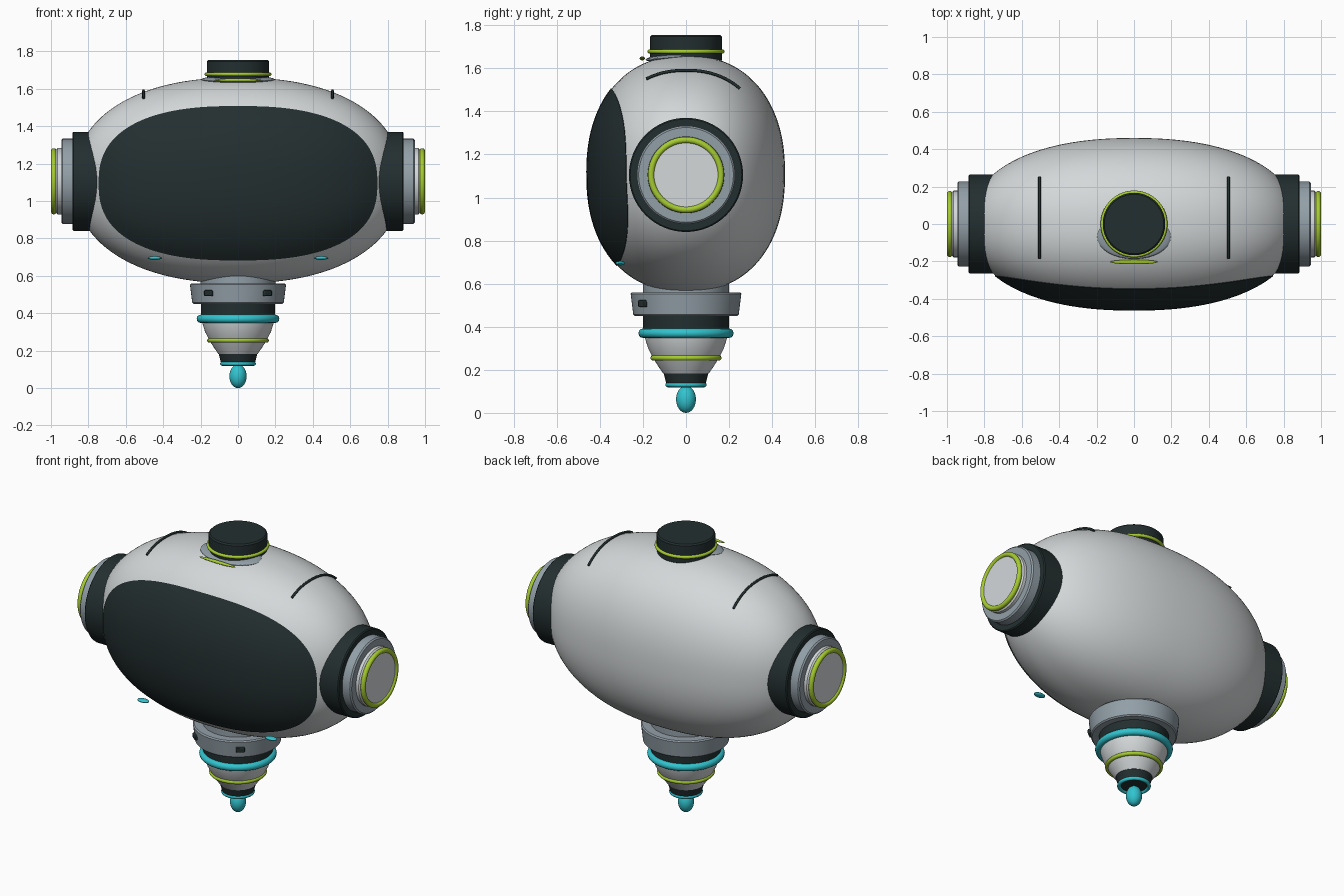
import bpy, bmesh, math
from mathutils import Matrix, Vector

if "Cube" in bpy.data.objects:
    bpy.data.objects.remove(bpy.data.objects["Cube"], do_unlink=True)


def material(name, rgb):
    m = bpy.data.materials.new(name)
    m.use_nodes = True
    m.diffuse_color = (*rgb, 1)
    m.node_tree.nodes["Principled BSDF"].inputs["Base Color"].default_value = (*rgb, 1)
    return m


WHITE = material("shell white", (0.66, 0.69, 0.70))
GREY = material("steel grey", (0.29, 0.35, 0.39))
DARK = material("dark slate", (0.017, 0.028, 0.029))
GREEN = material("lime green", (0.38, 0.60, 0.03))
CYAN = material("bright cyan", (0.03, 0.55, 0.62))

# Body shape shared by the shell, the visor and the seams
CENTRE = Vector((0, 0, 1.11))
HALF = Vector((0.877, 0.46, 0.55))
POWER = 2.25


def body_reach(x, other, half_other, half_out):
    """Distance from the body's centre plane to its surface."""
    rest = 1 - abs(x / HALF.x) ** POWER - abs(other / half_other) ** POWER
    return half_out * max(rest, 0) ** (1 / POWER)


def finish(name, bm, mat, matrix=Matrix(), angle=35):
    bmesh.ops.recalc_face_normals(bm, faces=bm.faces)
    mesh = bpy.data.meshes.new(name)
    bm.to_mesh(mesh)
    bm.free()
    mesh.transform(matrix)
    mesh.materials.append(mat)
    ob = bpy.data.objects.new(name, mesh)
    bpy.context.collection.objects.link(ob)
    bpy.ops.object.select_all(action='DESELECT')
    ob.select_set(True)
    bpy.context.view_layer.objects.active = ob
    bpy.ops.object.shade_smooth_by_angle(angle=math.radians(angle))
    return ob


def lathe(name, profile, mat, matrix=Matrix(), steps=64):
    """Turn a (radius, height) profile around z."""
    bm = bmesh.new()
    verts = [bm.verts.new((r, 0, z)) for r, z in profile]
    edges = [bm.edges.new(pair) for pair in zip(verts, verts[1:])]
    bmesh.ops.spin(bm, geom=verts + edges, cent=(0, 0, 0), axis=(0, 0, 1),
                   angle=math.tau, steps=steps)
    bmesh.ops.remove_doubles(bm, verts=bm.verts, dist=1e-5)
    return finish(name, bm, mat, matrix)


def disc(name, radius, low, high, mat, matrix=Matrix(), bevel=0.008):
    """Solid cylinder with a small chamfer at both ends."""
    return lathe(name, [(0, low), (radius - bevel, low), (radius, low + bevel),
                        (radius, high - bevel), (radius - bevel, high), (0, high)], mat, matrix)


def ring(name, major, minor, height, mat, matrix=Matrix()):
    turns = [math.tau * i / 12 for i in range(13)]
    return lathe(name, [(major + minor * math.cos(t), height + minor * math.sin(t))
                        for t in turns], mat, matrix)


def ellipsoid(name, centre, radii, mat, tilt=0):
    bm = bmesh.new()
    bmesh.ops.create_uvsphere(bm, u_segments=32, v_segments=16, radius=1)
    matrix = (Matrix.Translation(centre) @ Matrix.Rotation(math.radians(tilt), 4, 'X')
              @ Matrix.Diagonal((*radii, 1)))
    return finish(name, bm, mat, matrix, 80)


# Main shell
bm = bmesh.new()
bmesh.ops.create_uvsphere(bm, u_segments=96, v_segments=64, radius=1)
for v in bm.verts:
    v.co /= sum(abs(c) ** POWER for c in v.co) ** (1 / POWER)
finish("body_shell", bm, WHITE, Matrix.Translation(CENTRE) @ Matrix.Diagonal((*HALF, 1)), 80)

# Visor: rounded face plate wrapped on the front, with its rim tucked in
bm = bmesh.new()
SEGMENTS, RINGS = 128, 16
rows = []
for k in range(1, RINGS + 2):
    f = min(k, RINGS) / RINGS
    row = []
    for i in range(SEGMENTS):
        t = math.tau * i / SEGMENTS
        c, s = math.cos(t), math.sin(t)
        x = 0.74 * f * math.copysign(abs(c) ** 0.8, c)
        z = 0.41 * f * math.copysign(abs(s) ** 0.8, s) - 0.015
        p = Vector((x, -body_reach(x, z, HALF.z, HALF.y), z))
        row.append(bm.verts.new(CENTRE + p * (1.007 if k <= RINGS else 0.985)))
    rows.append(row)
bm.faces.new(rows[0])
for a, b in zip(rows, rows[1:]):
    for i in range(SEGMENTS):
        j = (i + 1) % SEGMENTS
        bm.faces.new((a[i], a[j], b[j], b[i]))
finish("visor", bm, DARK, angle=60)

for side, label in ((1, "left"), (-1, "right")):
    # Ear pods pointing outwards along x
    out = Matrix.Translation((0, 0, 1.105)) @ Matrix.Rotation(side * math.pi / 2, 4, 'Y')
    disc(label + "_ear_cushion", 0.265, 0.68, 0.885, DARK, out, 0.006)
    disc(label + "_ear_housing", 0.228, 0.87, 0.945, GREY, out)
    disc(label + "_ear_cap", 0.178, 0.93, 0.972, WHITE, out)
    disc(label + "_ear_face", 0.158, 0.96, 0.99, WHITE, out, 0.004)
    ring(label + "_ear_ring", 0.162, 0.015, 0.985, GREEN, out)

    # Seam strip over the top
    curve = bpy.data.curves.new(label + "_seam", 'CURVE')
    curve.dimensions = '3D'
    curve.bevel_depth = 0.007
    curve.bevel_resolution = 2
    curve.use_fill_caps = True
    curve.materials.append(DARK)
    spline = curve.splines.new('POLY')
    spline.points.add(24)
    for i, point in enumerate(spline.points):
        x, y = side * 0.505, -0.185 + 0.435 * i / 24
        z = CENTRE.z + body_reach(x, y, HALF.y, HALF.z) + 0.008
        point.co = (x, y, z, 1)
    bpy.context.collection.objects.link(bpy.data.objects.new(label + "_seam", curve))

    # Small lamp under the visor
    ellipsoid(label + "_lamp", (side * 0.445, -0.305, 0.695), (0.038, 0.022, 0.01), CYAN)

    # Sensor block on the collar
    bm = bmesh.new()
    bmesh.ops.create_cube(bm, size=1)
    turn = Matrix.Rotation(side * math.radians(38), 4, 'Z')
    block = finish(label + "_collar_sensor", bm, DARK,
                   turn @ Matrix.Translation((0, -0.252, 0.507)) @ Matrix.Diagonal((0.05, 0.025, 0.032, 1)))
    bevel = block.modifiers.new("soft_edges", 'BEVEL')
    bevel.width = 0.005
    bevel.segments = 2

# Top knob with its base plate and front light
ellipsoid("knob_base", (0, -0.07, 1.65), (0.197, 0.118, 0.018), GREY, 5)
disc("knob", 0.167, 1.63, 1.755, DARK)
ring("knob_ring", 0.169, 0.01, 1.678, GREEN)
ellipsoid("knob_light", (0, -0.203, 1.646), (0.127, 0.012, 0.009), GREEN)

# Collar below the body
disc("neck", 0.2, 0.5, 0.61, GREY)
lathe("collar", [(0, 0.45), (0.238, 0.45), (0.245, 0.457), (0.257, 0.553),
                 (0.25, 0.56), (0, 0.56)], GREY)

# Tapered lower tail
disc("tail_band", 0.199, 0.36, 0.46, DARK, bevel=0.004)
ring("tail_upper_ring", 0.199, 0.022, 0.37, CYAN)
lathe("tail_cone", [(0, 0.37), (0.194, 0.37), (0.19, 0.345), (0.176, 0.3), (0.153, 0.255),
                    (0.128, 0.215), (0.105, 0.182), (0, 0.182)], WHITE)
ring("tail_middle_ring", 0.153, 0.012, 0.255, GREEN)
lathe("tail_tip", [(0, 0.187), (0.104, 0.187), (0.09, 0.13), (0, 0.13)], DARK)
ring("tail_lower_ring", 0.085, 0.011, 0.13, CYAN)
ellipsoid("tail_drop", (0, 0, 0.063), (0.046, 0.046, 0.063), CYAN)
